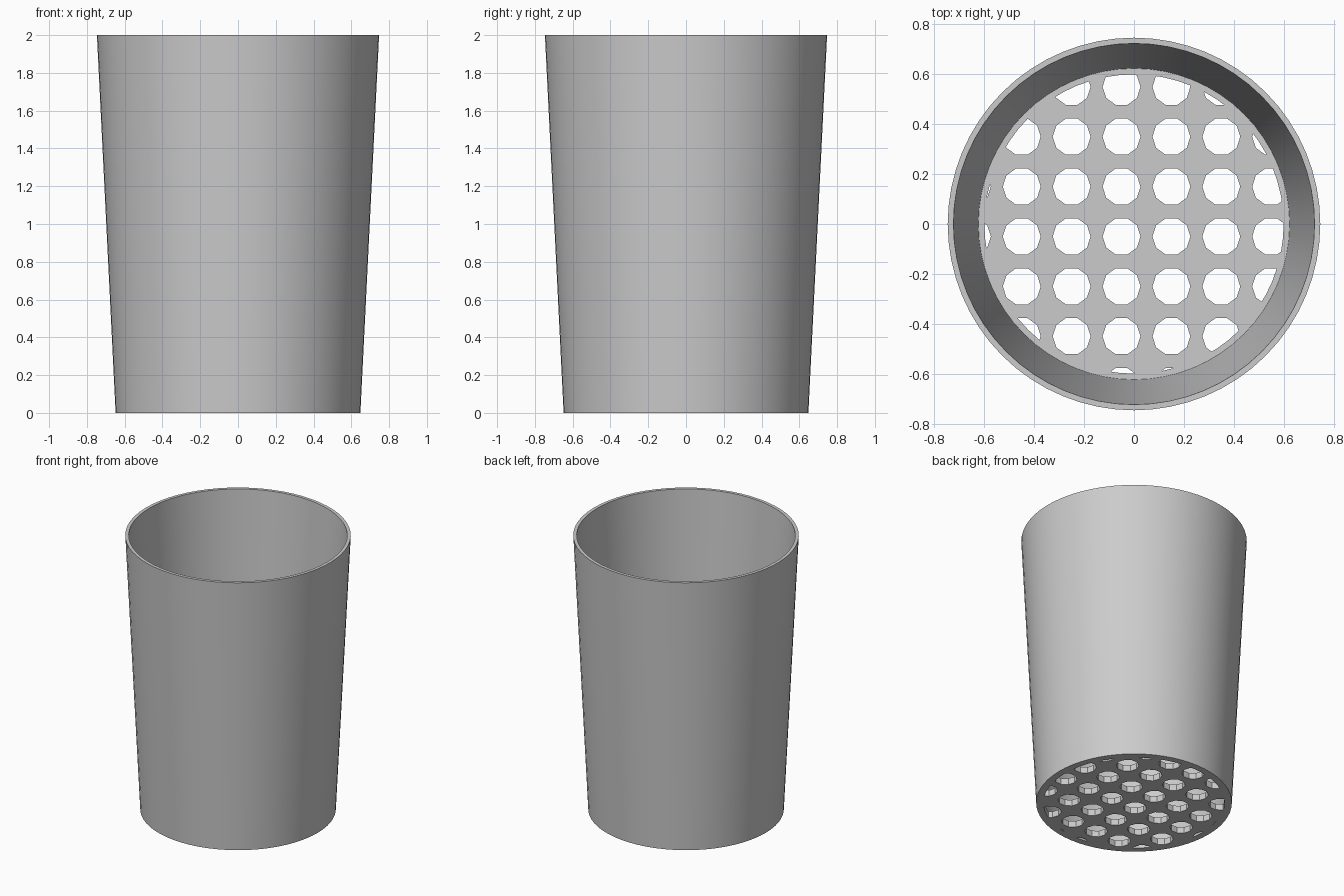
import bpy
import bmesh
import math

old = bpy.data.objects.get("Cube")
if old:
    bpy.data.objects.remove(old, do_unlink=True)

SIDES = 64
BASE = 0.045         # floor thickness
PITCH = 0.2          # hole spacing
HOLE_R = 0.076
FIELD_R = 0.6        # holes are trimmed to this circle

grey = bpy.data.materials.new("plain grey")
grey.use_nodes = True
colour = (0.6, 0.6, 0.6, 1)
grey.diffuse_color = colour
grey.node_tree.nodes["Principled BSDF"].inputs["Base Color"].default_value = colour


def make_object(name, bm):
    bmesh.ops.recalc_face_normals(bm, faces=bm.faces)
    mesh = bpy.data.meshes.new(name)
    bm.to_mesh(mesh)
    bm.free()
    mesh.materials.append(grey)
    obj = bpy.data.objects.new(name, mesh)
    bpy.context.collection.objects.link(obj)
    return obj


def add_prism(bm, x, y, radius, sides, low, high):
    rings = []
    for z in (low, high):
        rings.append([bm.verts.new((x + radius * math.cos(math.tau * i / sides),
                                    y + radius * math.sin(math.tau * i / sides), z))
                      for i in range(sides)])
    for i in range(sides):
        j = (i + 1) % sides
        bm.faces.new((rings[0][i], rings[0][j], rings[1][j], rings[1][i]))
    bm.faces.new(rings[0][::-1])
    bm.faces.new(rings[1])


def boolean(obj, cutter, operation):
    mod = obj.modifiers.new("cut", 'BOOLEAN')
    mod.operation = operation
    mod.solver = 'EXACT'
    mod.object = cutter
    bpy.context.view_layer.objects.active = obj
    bpy.ops.object.modifier_apply(modifier=mod.name)
    bpy.data.objects.remove(cutter, do_unlink=True)


# Tapered cup: outer wall, rim, inner wall and floor
bm = bmesh.new()
profile = [(0.648, 0), (0.747, 2), (0.724, 2), (0.624, BASE)]
rings = [[bm.verts.new((r * math.cos(math.tau * i / SIDES),
                        r * math.sin(math.tau * i / SIDES), z))
          for i in range(SIDES)] for r, z in profile]
for a, b in zip(rings, rings[1:]):
    for i in range(SIDES):
        j = (i + 1) % SIDES
        bm.faces.new((a[i], a[j], b[j], b[i]))
bm.faces.new(rings[0][::-1])
bm.faces.new(rings[-1])
cup = make_object("perforated_cup", bm)

# Grid of ten-sided drainage holes, trimmed to a circle
bm = bmesh.new()
for row in range(-3, 4):
    for col in range(-3, 4):
        x, y = col * PITCH - 0.05, row * PITCH - 0.05
        if math.hypot(x, y) < FIELD_R + HOLE_R:
            add_prism(bm, x, y, HOLE_R, 10, -0.1, 0.2)
holes = make_object("hole_cutter", bm)

bm = bmesh.new()
add_prism(bm, 0, 0, FIELD_R, SIDES, -0.05, 0.15)
field = make_object("field_cutter", bm)
for helper in (holes, field):
    helper.hide_render = True

boolean(holes, field, 'INTERSECT')
boolean(cup, holes, 'DIFFERENCE')

# Smooth walls with crisp rim and hole edges
bpy.ops.object.select_all(action='DESELECT')
cup.select_set(True)
bpy.context.view_layer.objects.active = cup
bpy.ops.object.shade_smooth_by_angle(angle=math.radians(30))
